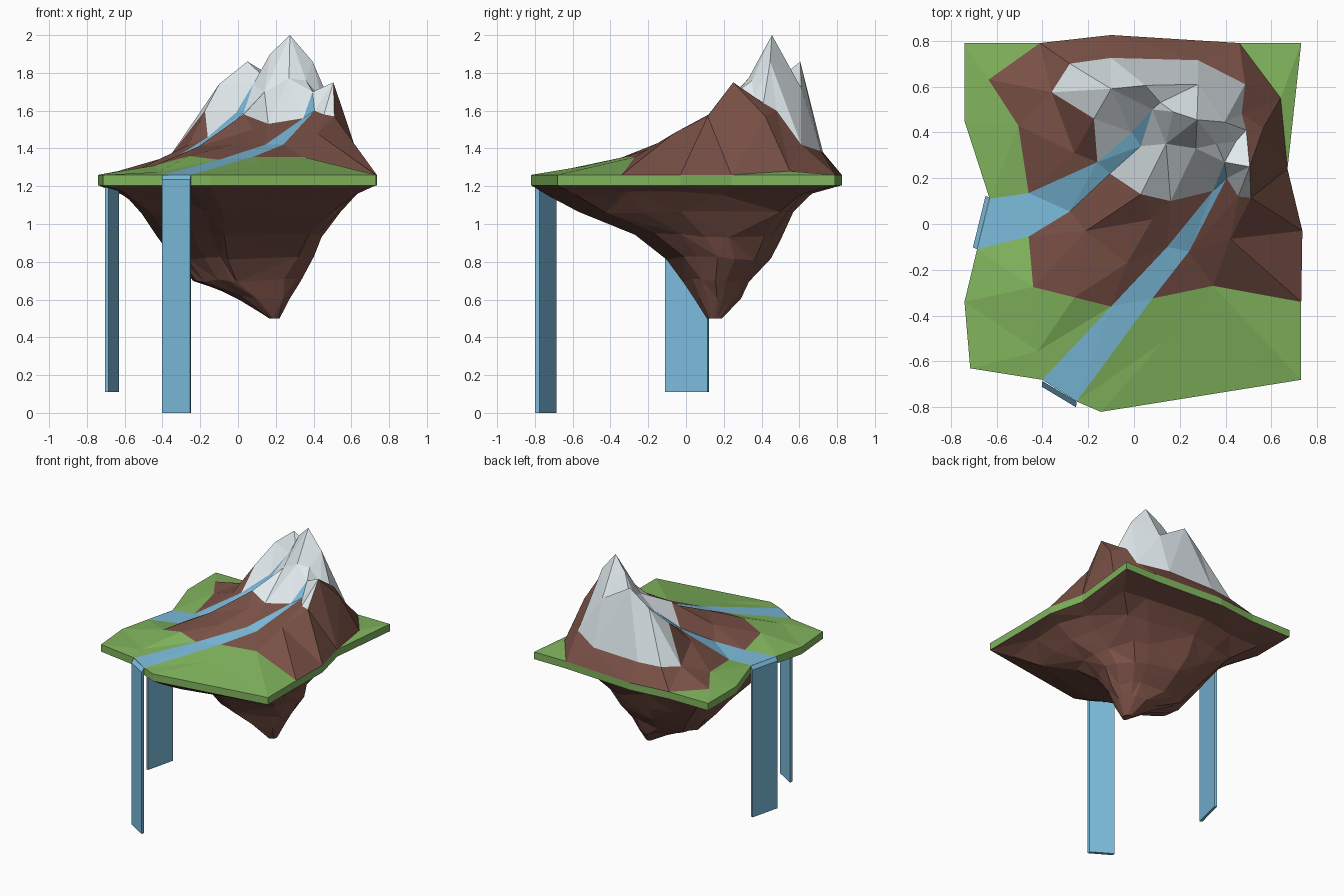
import bpy, random
from mathutils import Vector
from mathutils.geometry import delaunay_2d_cdt

if "Cube" in bpy.data.objects:
    bpy.data.objects.remove(bpy.data.objects["Cube"])

random.seed(7)
RIM, BASE = 1.26, 1.205


def material(name, rgb):
    m = bpy.data.materials.new(name)
    m.diffuse_color = (*rgb, 1)
    m.use_nodes = True
    m.node_tree.nodes["Principled BSDF"].inputs["Base Color"].default_value = m.diffuse_color
    return m


MATS = {"grass": material("grass", (0.22, 0.46, 0.11)),
        "rock": material("rock", (0.19, 0.08, 0.06)),
        "snow": material("snow", (0.75, 0.82, 0.85)),
        "water": material("water", (0.20, 0.50, 0.71))}


def make(name, verts, faces, mat):
    used = sorted({i for f in faces for i in f})
    remap = {v: k for k, v in enumerate(used)}
    me = bpy.data.meshes.new(name)
    me.from_pydata([verts[i] for i in used], [], [[remap[i] for i in f] for f in faces])
    me.materials.append(MATS[mat])
    ob = bpy.data.objects.new(name, me)
    bpy.context.collection.objects.link(ob)
    return ob


def inside(p, poly):
    hit = False
    for a, b in zip(poly, poly[1:] + poly[:1]):
        if (a[1] > p[1]) != (b[1] > p[1]):
            if p[0] < a[0] + (p[1] - a[1]) * (b[0] - a[0]) / (b[1] - a[1]):
                hit = not hit
    return hit


# Island rim, counter-clockwise from the front left
outline = [(-.715, -.63), (-.40, -.68), (-.25, -.775), (-.145, -.82), (.73, -.68),
           (.73, -.34), (.735, -.03), (.67, .24), (.73, .79), (.46, .79), (-.10, .825),
           (-.41, .79), (-.74, .79), (-.74, .45), (-.63, .11), (-.685, -.11), (-.74, -.34)]
rim = [(x, y, RIM) for x, y in outline]

# Where rock meets grass
rock = [(-.41, .79, RIM), (-.10, .825, RIM), (.46, .79, RIM), (.64, .55, 1.28), (.67, .24, RIM),
        (.735, -.03, RIM), (.73, -.34, RIM), (.345, -.27, 1.355), (.08, -.325, 1.355),
        (-.10, -.36, 1.34), (-.26, -.32, 1.36), (-.44, -.275, 1.31), (-.46, -.055, 1.27),
        (-.46, .135, 1.27), (-.505, .43, 1.30), (-.635, .63, 1.28)]

# Snow line
snow = [(-.28, .70, 1.38), (-.10, .725, 1.38), (.28, .715, 1.385), (.485, .61, 1.42),
        (.47, .48, 1.60), (.49, .41, 1.64), (.505, .25, 1.75), (.51, .115, 1.57),
        (.455, .12, 1.58), (.405, .20, 1.60), (.345, .145, 1.56), (.16, .10, 1.53),
        (.03, .13, 1.58), (-.105, .22, 1.45), (-.16, .27, 1.46), (-.175, .46, 1.60),
        (-.36, .575, 1.36)]

# Rivers, down one bank and back up the other
west_river = [(.08, .50, 1.74), (-.01, .40, 1.59), (-.16, .27, 1.46), (-.46, .135, 1.27),
              (-.63, .11, RIM), (-.685, -.11, RIM), (-.46, -.055, 1.27), (-.28, .055, 1.33),
              (-.105, .22, 1.45), (.03, .34, 1.59)]
front_river = [(.395, .27, 1.70), (.345, .145, 1.56), (.145, -.10, 1.42), (-.10, -.36, 1.34),
               (-.40, -.68, RIM), (-.25, -.775, RIM), (.08, -.325, 1.355),
               (.24, -.12, 1.42), (.405, .20, 1.60)]

# Peaks, saddles and loose terrain points
loose = [(.275, .455, 2.0), (.05, .605, 1.86), (.115, .53, 1.80), (-.10, .59, 1.74),
         (.17, .49, 1.90), (.395, .445, 1.86), (.27, .33, 1.77), (.36, .35, 1.76),
         (.445, .36, 1.66), (.28, .61, 1.72), (.14, .35, 1.70), (.565, .42, 1.57),
         (.42, -.065, 1.48), (-.03, -.17, 1.42), (-.21, -.03, 1.41), (-.26, .31, 1.42),
         (.08, .02, 1.50), (-.42, -.555, 1.275), (.12, -.52, 1.31)]

# Triangulate the terrain with every boundary kept as an edge
points, index, edges = [], {}, set()


def pid(p):
    key = (round(p[0], 3), round(p[1], 3))
    if key not in index:
        index[key] = len(points)
        points.append(p)
    return index[key]


for loop in (rim, rock, snow, west_river, front_river):
    ids = [pid(p) for p in loop]
    if loop is rock:
        pairs = [(a, b) for a, b in zip(ids, ids[1:] + ids[:1])
                 if points[a][2] > RIM or points[b][2] > RIM]
    else:
        pairs = zip(ids, ids[1:] + ids[:1])
    edges |= {(min(e), max(e)) for e in pairs}
for p in loose:
    pid(p)


def height(q):
    best = (9, RIM)
    for a, b in edges:
        A, B = Vector(points[a]), Vector(points[b])
        d = (B - A).xy
        t = max(0, min(1, (q - A.xy).dot(d) / d.dot(d)))
        best = min(best, ((A.xy + d * t - q).length, A.z + (B.z - A.z) * t))
    return best[1]


flat = [Vector(p[:2]) for p in points]
v2, _, tris, orig, _, _ = delaunay_2d_cdt(flat, sorted(edges), [], 0, 1e-5)
verts = [(v.x, v.y, points[o[0]][2] if o else height(v)) for v, o in zip(v2, orig)]

parts = {"grass_top": [], "mountain_rock": [], "snow_cap": [], "west_river": [], "front_river": []}
for t in tris:
    c = sum((v2[i] for i in t), Vector((0, 0))) / 3
    if not inside(c, outline):
        continue
    for name, loop in (("west_river", west_river), ("front_river", front_river),
                       ("snow_cap", snow), ("mountain_rock", rock), ("grass_top", outline)):
        if inside(c, loop):
            parts[name].append(list(t))
            break
for name, mat in (("grass_top", "grass"), ("mountain_rock", "rock"), ("snow_cap", "snow"),
                  ("west_river", "water"), ("front_river", "water")):
    make(name, verts, parts[name], mat)

# Green band around the rim
n = len(outline)
make("grass_rim", rim + [(x, y, BASE) for x, y in outline],
     [[i + n, (i + 1) % n + n, (i + 1) % n, i] for i in range(n)], "grass")

# Rocky underside: rim outline shrinking ring by ring (z, x range, y range, roundness)
levels = [(1.16, -.62, .64, -.72, .67, .15), (1.06, -.50, .54, -.565, .58, .4),
          (.94, -.42, .445, -.27, .51, .7), (.82, -.34, .39, -.10, .44, .9),
          (.70, -.24, .32, -.02, .34, 1), (.61, 0, .27, .04, .28, 1),
          (.50, .165, .22, .11, .19, 1)]
under = [(x, y, BASE) for x, y in outline]
for z, x0, x1, y0, y1, r in levels:
    k = .012 if z > .55 else 0
    ring = [Vector((x / .74, y / .82)) for x, y in outline]
    ring = [d.lerp(d.normalized(), r) for d in ring]
    xs, ys = [d.x for d in ring], [d.y for d in ring]
    for d in ring:
        u = (d.x - min(xs)) / (max(xs) - min(xs))
        v = (d.y - min(ys)) / (max(ys) - min(ys))
        under.append((x0 + u * (x1 - x0) + random.uniform(-k, k),
                      y0 + v * (y1 - y0) + random.uniform(-k, k),
                      z + random.uniform(-k, k)))
faces = []
for r in range(len(levels)):
    for i in range(n):
        a, b = r * n + i, r * n + (i + 1) % n
        c, d = b + n, a + n
        faces += [[a, d, b], [b, d, c]] if (i + r) % 2 else [[a, d, c], [a, c, b]]
faces.append([len(levels) * n + i for i in reversed(range(n))])
make("rock_underside", under, faces, "rock")


# Waterfalls: thin sheets hanging from the river mouths, with a sloping lip
def waterfall(name, a, b, out, bottom):
    a, b, out = Vector(a), Vector(b), Vector(out)
    ring = [a, a + out, b + out, b]
    vs = [(p.x, p.y, bottom) for p in ring]
    vs += [(p.x, p.y, z) for p, z in zip(ring, (RIM, 1.235, 1.235, RIM))]
    make(name, vs, [[3, 2, 1, 0], [4, 5, 6, 7]] +
         [[i, (i + 1) % 4, (i + 1) % 4 + 4, i + 4] for i in range(4)], "water")


waterfall("front_waterfall", (-.40, -.685), (-.25, -.775), (-.003, -.025), 0)
waterfall("west_waterfall", (-.63, .115), (-.685, -.11), (-.018, .008), .11)
